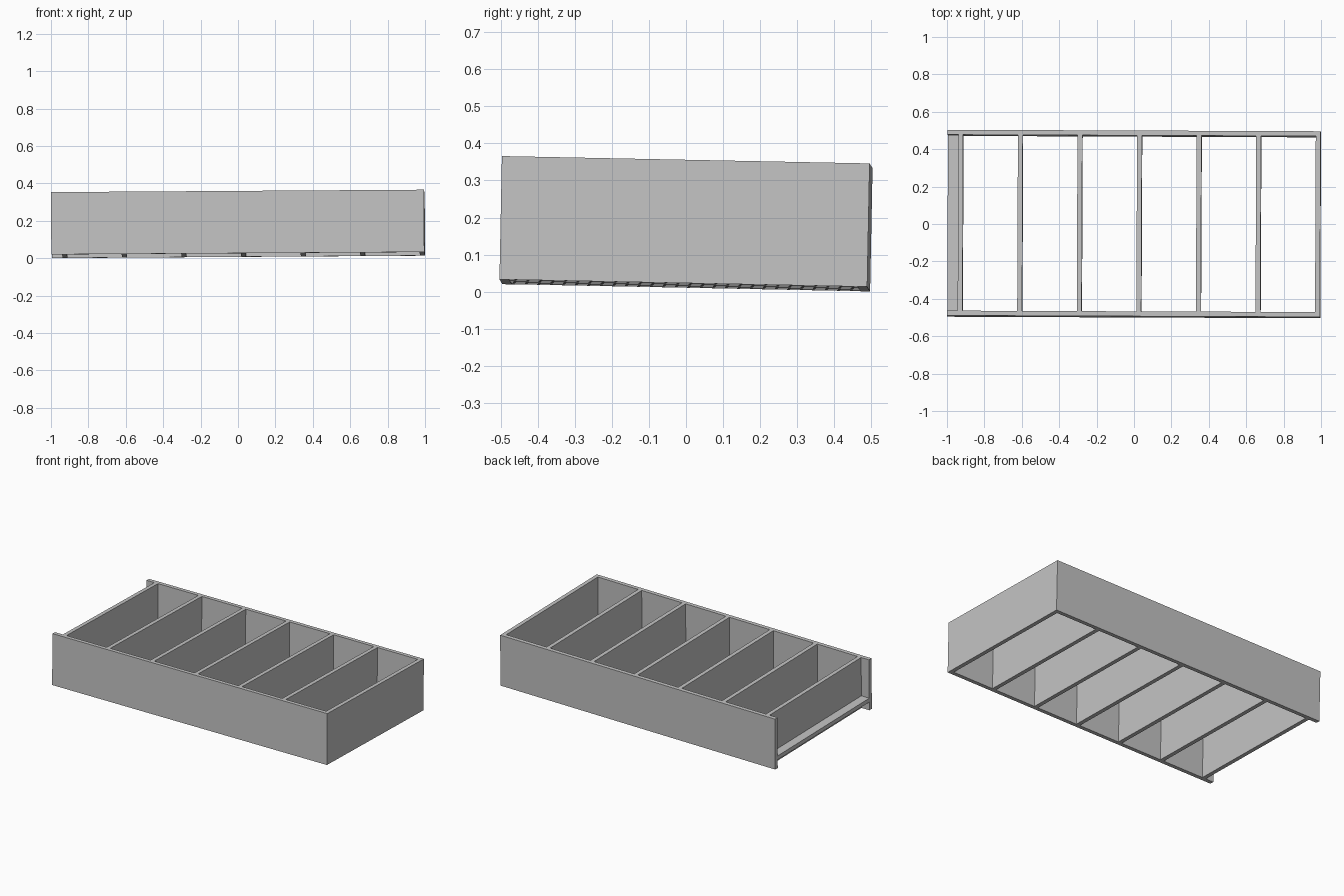
import bpy
from mathutils import Euler, Matrix, Vector

cube = bpy.data.objects.get("Cube")
if cube:
    bpy.data.objects.remove(cube, do_unlink=True)

# Single flat grey
grey = bpy.data.materials.new("plain_grey")
grey.use_nodes = True
colour = (0.55, 0.55, 0.55, 1)
grey.diffuse_color = colour
grey.node_tree.nodes["Principled BSDF"].inputs["Base Color"].default_value = colour

LENGTH, WIDTH, HEIGHT, BOARD = 1.994, 0.993, 0.333, 0.026
INNER = WIDTH - 2 * BOARD
SHELVES = 7
FIRST, LAST = -0.927, LENGTH / 2 - BOARD / 2

# The whole unit lies very slightly tilted and turned
TILT = Euler((-0.02, -0.0065, -0.004)).to_matrix().to_4x4()
PLACE = Matrix.Translation((0, 0, HEIGHT / 2 + 0.0165)) @ TILT


def board(name, centre, size):
    bpy.ops.mesh.primitive_cube_add(size=1)
    obj = bpy.context.object
    obj.name = name
    obj.data.transform(PLACE @ Matrix.Translation(centre) @ Matrix.Diagonal((*size, 1)))
    obj.data.materials.append(grey)
    return obj


# Long side panels
for name, side in (("front_side_panel", -1), ("back_side_panel", 1)):
    board(name, Vector((0, side * (WIDTH - BOARD) / 2, 0)), (LENGTH, BOARD, HEIGHT))

# Evenly spaced shelves, the last one closing the end
step = (LAST - FIRST) / (SHELVES - 1)
for i in range(SHELVES):
    name = "end_panel" if i == SHELVES - 1 else f"shelf_{i + 1}"
    board(name, Vector((FIRST + i * step, 0, 0)), (BOARD, INNER, HEIGHT))

# Recessed kick rail at the open end
rail_end = FIRST - BOARD / 2
rail_length = rail_end + LENGTH / 2
board("kick_rail", Vector((rail_end - rail_length / 2, 0, 0.067 - HEIGHT / 2)),
      (rail_length, INNER, BOARD))
